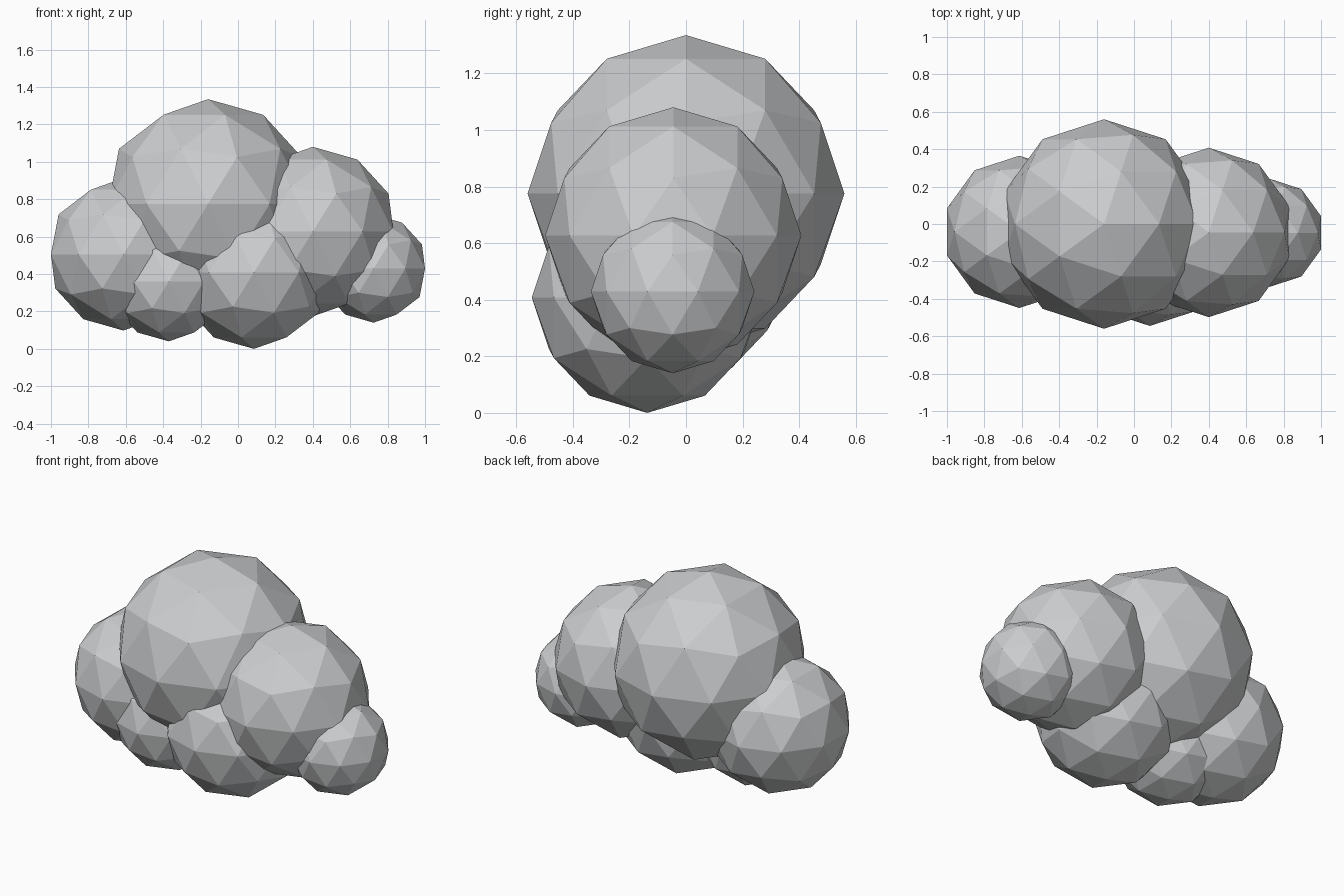
import bpy

# Remove the default cube
cube = bpy.data.objects.get("Cube")
if cube:
    bpy.data.objects.remove(cube, do_unlink=True)

# Single flat colour
grey = bpy.data.materials.new("cloud_grey")
grey.use_nodes = True
colour = (0.6, 0.61, 0.62, 1)
grey.diffuse_color = colour
grey.node_tree.nodes["Principled BSDF"].inputs["Base Color"].default_value = colour


def puff(name, radius, centre):
    """Faceted ball of cloud."""
    bpy.ops.mesh.primitive_ico_sphere_add(subdivisions=2, radius=radius, location=centre)
    ob = bpy.context.object
    ob.name = name
    ob.data.materials.append(grey)
    bpy.ops.object.shade_flat()


# Overlapping puffs
puff("main_puff", 0.56, (-0.16, 0, 0.775))
puff("left_puff", 0.453, (0.4, -0.045, 0.627))
puff("left_end_puff", 0.289, (0.725, -0.047, 0.429))
puff("right_puff", 0.407, (-0.613, -0.042, 0.505))
puff("base_puff", 0.408, (0.085, -0.137, 0.408))
puff("small_base_puff", 0.32, (-0.37, -0.137, 0.36))
